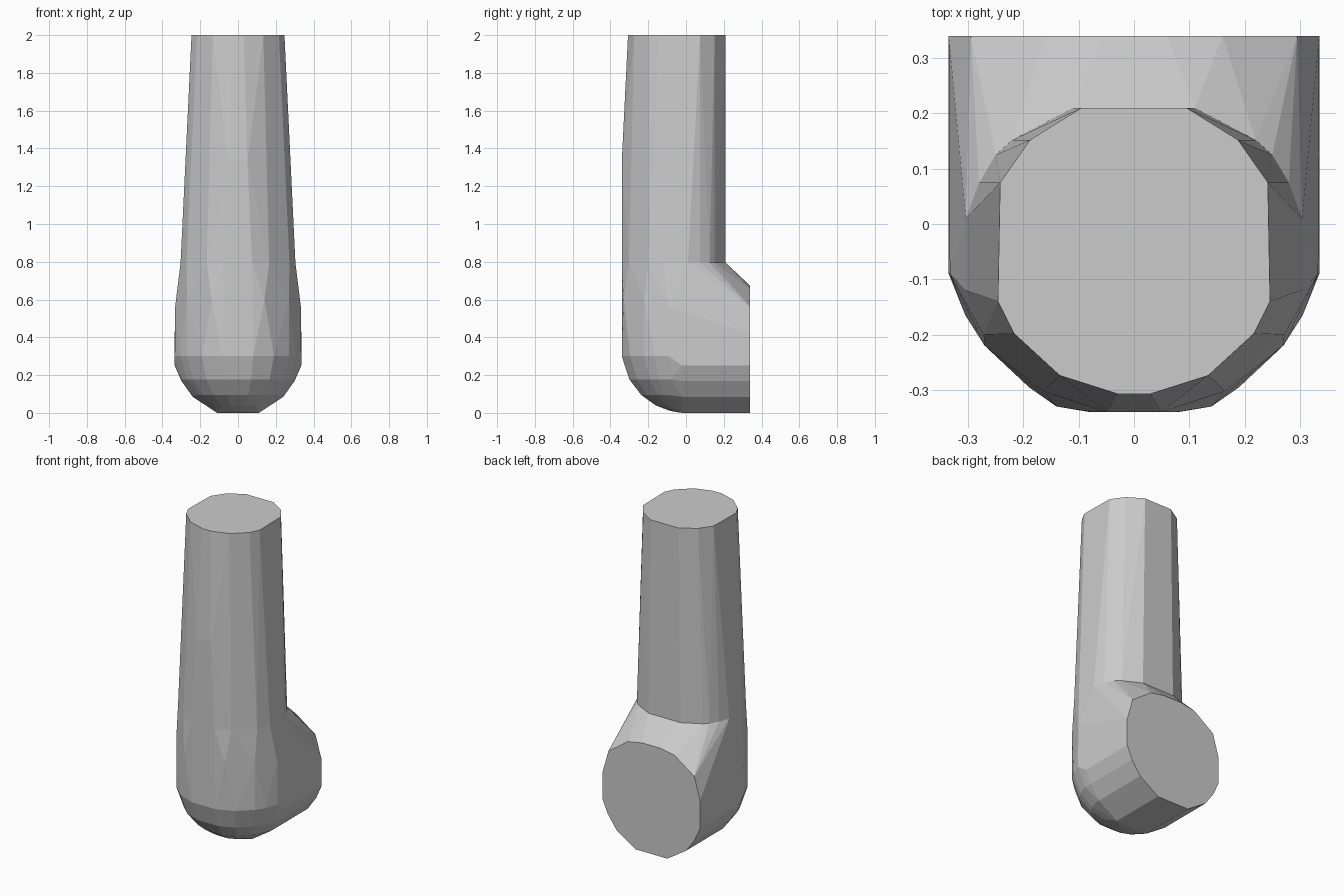
import bpy, bmesh, math

if "Cube" in bpy.data.objects:
    bpy.data.objects.remove(bpy.data.objects["Cube"])


def mirrored(points):
    # Add the opposite side of each point across x = 0
    return [(s * x, y, z) for x, y, z in points for s in (1, -1)]


def hull_object(name, points):
    # Faceted convex solid wrapped around a set of points
    bm = bmesh.new()
    for p in points:
        bm.verts.new(p)
    result = bmesh.ops.convex_hull(bm, input=bm.verts[:])
    loose = [v for v in bm.verts if not v.link_faces]
    bmesh.ops.delete(bm, geom=loose, context='VERTS')
    bmesh.ops.dissolve_limit(bm, angle_limit=math.radians(1.5),
                             verts=bm.verts[:], edges=bm.edges[:])
    bmesh.ops.recalc_face_normals(bm, faces=bm.faces[:])
    mesh = bpy.data.meshes.new(name)
    bm.to_mesh(mesh)
    bm.free()
    obj = bpy.data.objects.new(name, mesh)
    bpy.context.collection.objects.link(obj)
    return obj


# Half outlines (x, y) of the tapering shaft
top_ring = [(.095, .21), (.188, .152), (.242, .075), (.246, -.14),
            (.217, -.198), (.134, -.274), (.03, -.307)]
joint_ring = [(.11, .21), (.22, .152), (.25, .125), (.28, .075), (.304, .01),
              (.304, -.12), (.272, -.2), (.165, -.302), (.075, -.34)]
top = [(x, y, 2.0) for x, y in top_ring]
joint = [(x, y, .795) for x, y in joint_ring]

# Shaft, with a slight bulge low on its front face
hull_object("shaft", mirrored(top + [(.05, -.34, 1.33)] + joint))

# Half outline (x, z) of the round open end facing the back
end_ring = [(.11, 0), (.24, .085), (.3, .17), (.335, .25), (.335, .42),
            (.295, .56), (.16, .655), (.06, .673)]
elbow = joint + [(x, .34, z) for x, z in end_ring]
elbow += [(x, -.02, z) for x, z in end_ring[:4]]

# Rounded heel: front outline shrinking towards the bottom
heel = [(.335, -.09), (.305, -.165), (.27, -.22), (.19, -.295), (.08, -.34)]
elbow += [(x, y, .3) for x, y in heel]
elbow += [(.333, -.09, .56), (.27, -.22, .6), (.14, -.33, .6)]
for deg in (28, 46, 62, 76):
    a = math.radians(deg)
    elbow += [(x * math.cos(a), y * math.cos(a), .335 - .335 * math.sin(a))
              for x, y in heel]
hull_object("elbow", mirrored(elbow))
